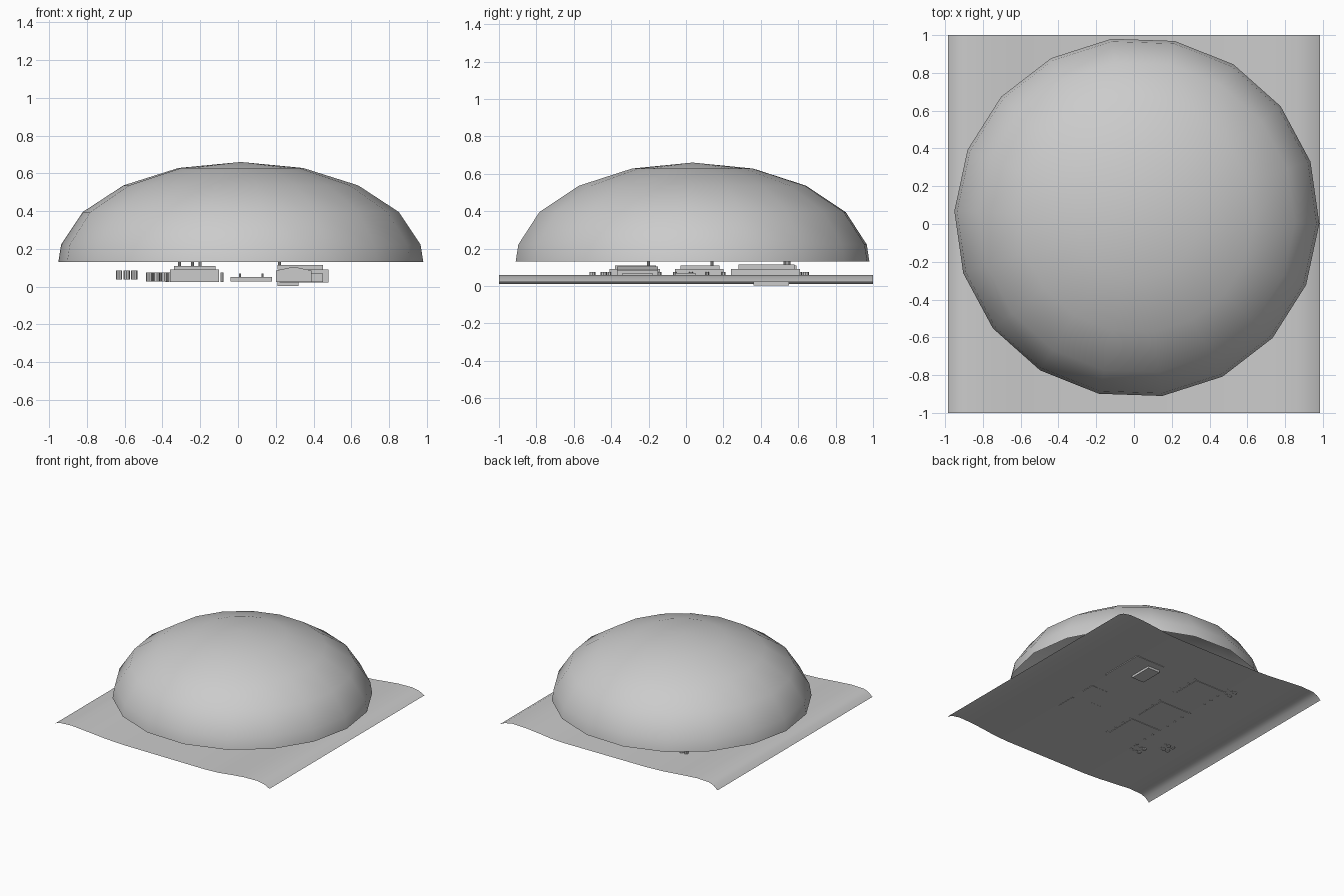
import bpy, bmesh, math
from mathutils import Matrix

cube = bpy.data.objects.get("Cube")
if cube:
    bpy.data.objects.remove(cube, do_unlink=True)

grey = bpy.data.materials.new("plain_grey")
grey.use_nodes = True
COLOUR = (0.6, 0.6, 0.6, 1)
grey.diffuse_color = COLOUR
grey.node_tree.nodes["Principled BSDF"].inputs["Base Color"].default_value = COLOUR


def finish(name, bm, smooth=None):
    mesh = bpy.data.meshes.new(name)
    bm.to_mesh(mesh)
    bm.free()
    obj = bpy.data.objects.new(name, mesh)
    bpy.context.collection.objects.link(obj)
    mesh.materials.append(grey)
    if smooth:
        bpy.ops.object.select_all(action="DESELECT")
        obj.select_set(True)
        bpy.context.view_layer.objects.active = obj
        bpy.ops.object.shade_smooth_by_angle(angle=math.radians(smooth))
    return obj


def add_box(bm, x0, x1, y0, y1, z0, z1):
    move = Matrix.Translation(((x0 + x1) / 2, (y0 + y1) / 2, (z0 + z1) / 2))
    size = Matrix.Diagonal((x1 - x0, y1 - y0, z1 - z0, 1))
    bmesh.ops.create_cube(bm, size=1, matrix=move @ size)


def add_post(bm, x, y, z0, z1, radius, sides=8):
    bmesh.ops.create_cone(bm, cap_ends=True, segments=sides, radius1=radius, radius2=radius,
                          depth=z1 - z0, matrix=Matrix.Translation((x, y, (z0 + z1) / 2)))


def add_gable(bm, x0, x1, y0, y1, eave, ridge):
    # Pentagonal house section pushed along y
    section = [(x0, 0.025), (x1, 0.025), (x1, eave), ((x0 + x1) / 2, ridge), (x0, eave)]
    face = bm.faces.new([bm.verts.new((x, y0, z)) for x, z in section])
    out = bmesh.ops.extrude_face_region(bm, geom=[face])["geom"]
    moved = [v for v in out if isinstance(v, bmesh.types.BMVert)]
    bmesh.ops.translate(bm, verts=moved, vec=(0, y1 - y0, 0))
    bmesh.ops.recalc_face_normals(bm, faces=bm.faces)


# Dome: flattened open half sphere with 18 sides
SIDES = 18
bm = bmesh.new()
rings = []
for polar in (20, 40, 60, 80, 90):
    p = math.radians(polar)
    ring = []
    for i in range(SIDES):
        a = math.radians(i * 360 / SIDES - 2)
        ring.append(bm.verts.new((0.015 + 0.967 * math.sin(p) * math.cos(a),
                                  0.035 + 0.955 * math.sin(p) * math.sin(a),
                                  0.13 + 0.53 * math.cos(p))))
    rings.append(ring)
tip = bm.verts.new((0.015, 0.035, 0.66))
for i in range(SIDES):
    j = (i + 1) % SIDES
    bm.faces.new((tip, rings[0][i], rings[0][j]))
    for upper, lower in zip(rings, rings[1:]):
        bm.faces.new((upper[i], lower[i], lower[j], upper[j]))
finish("dome", bm, 60)

# Ground sheet: wavy profile along x, pushed along y
profile = [(-0.985, 0.01), (-0.95, 0.04), (-0.91, 0.055), (-0.8, 0.06), (-0.65, 0.048),
           (-0.5, 0.035), (-0.35, 0.028), (0.4, 0.025), (0.52, 0.03), (0.62, 0.042),
           (0.75, 0.055), (0.87, 0.058), (0.94, 0.045), (0.985, 0.022)]
bm = bmesh.new()
front = [bm.verts.new((x, -1, z)) for x, z in profile]
back = [bm.verts.new((x, 1, z)) for x, z in profile]
for i in range(len(profile) - 1):
    bm.faces.new((front[i], front[i + 1], back[i + 1], back[i]))
finish("ground_sheet", bm, 60)

# Main hall with a gabled wing and a sunken foot
bm = bmesh.new()
add_box(bm, 0.22, 0.48, 0.24, 0.61, 0.022, 0.09)
add_box(bm, 0.21, 0.45, 0.28, 0.58, 0.09, 0.115)
add_box(bm, 0.21, 0.32, 0.36, 0.55, 0.004, 0.03)
add_post(bm, 0.22, 0.53, 0.11, 0.13, 0.008)
finish("main_hall", bm)

bm = bmesh.new()
add_gable(bm, 0.2, 0.39, -0.37, -0.15, 0.085, 0.105)
add_box(bm, 0.39, 0.45, -0.34, -0.18, 0.025, 0.07)
finish("gabled_house", bm)

# Row of three blocks with stepped roofs, corner posts and masts
for name, y0, y1, mast_x in (("front_block", -0.41, -0.14, -0.2),
                             ("middle_block", -0.06, 0.2, -0.31),
                             ("back_block", 0.37, 0.61, -0.24)):
    bm = bmesh.new()
    add_box(bm, -0.36, -0.1, y0, y1, 0.024, 0.09)
    add_box(bm, -0.34, -0.12, y0 + 0.03, y1 - 0.02, 0.09, 0.11)
    for x in (-0.375, -0.085):
        for k in range(4):
            add_post(bm, x, y0 + k * (y1 - y0) / 3, 0.025, 0.075, 0.01, 6)
    add_post(bm, mast_x, y1 - 0.06, 0.11, 0.13, 0.008)
    finish(name, bm)

# Low platform with small posts
bm = bmesh.new()
add_box(bm, -0.04, 0.18, -0.1, 0.14, 0.027, 0.05)
for x in (0.01, 0.13):
    add_post(bm, x, 0.02, 0.05, 0.07, 0.006, 6)
finish("low_platform", bm)

# Small shed beside the platform
bm = bmesh.new()
add_box(bm, 0.3, 0.45, -0.06, 0.05, 0.024, 0.07)
finish("small_shed", bm)

# Clusters of short tanks
for name, x0, y0, z0 in (("outer_tanks", -0.63, -0.36, 0.05), ("inner_tanks", -0.47, -0.5, 0.04),
                         ("back_tanks", -0.45, 0.58, 0.04)):
    bm = bmesh.new()
    for i in range(3):
        for j in range(2):
            add_post(bm, x0 + i * 0.04, y0 + j * 0.06, z0 - 0.012, z0 + 0.035, 0.017, 8)
    finish(name, bm)
